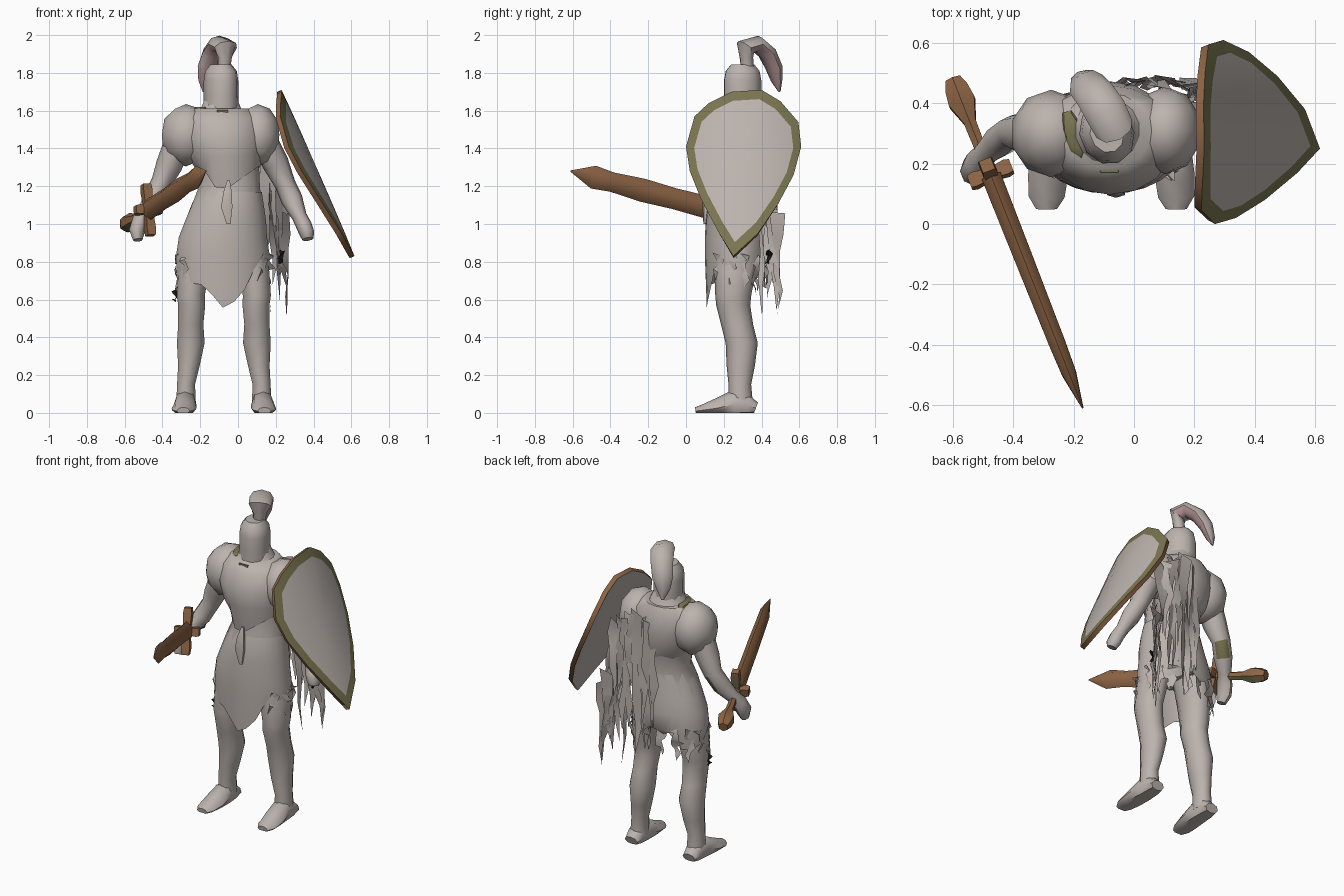
import bpy, bmesh, math, random
from mathutils import Vector

random.seed(4)
if "Cube" in bpy.data.objects:
    bpy.data.objects.remove(bpy.data.objects["Cube"])


def material(name, r, g, b):
    m = bpy.data.materials.new(name)
    m.use_nodes = True
    m.diffuse_color = (r, g, b, 1)
    m.node_tree.nodes["Principled BSDF"].inputs["Base Color"].default_value = (r, g, b, 1)
    return m


GREY = material("pale grey", .50, .45, .42)
OLIVE = material("olive", .19, .175, .08)
BROWN = material("brown", .27, .13, .06)
PINK = material("dusty pink", .52, .34, .34)
BLACK = material("soot black", .01, .01, .01)
parts = []


def finish(name, bm, mats, rule=None, fix=True):
    if fix:
        bmesh.ops.recalc_face_normals(bm, faces=bm.faces)
    bm.normal_update()
    if rule:
        for f in bm.faces:
            f.material_index = rule(f)
    me = bpy.data.meshes.new(name)
    bm.to_mesh(me)
    bm.free()
    for m in mats:
        me.materials.append(m)
    ob = bpy.data.objects.new(name, me)
    bpy.context.collection.objects.link(ob)
    parts.append(ob)
    return ob


def loft(name, rings, n=10, mats=(GREY,), ref=None, yaw=0, hem=None, rule=None, caps=True, turn=0):
    """Rings are (x, y, z, rx, ry); horizontal, or square to the path when ref is given.
    hem(angle) drops the points of the first ring; angle 0 is the front."""
    bm = bmesh.new()
    pts = [Vector(r[:3]) for r in rings]
    loops = []
    for i, (p, r) in enumerate(zip(pts, rings)):
        u = Vector((math.cos(yaw), math.sin(yaw), 0))
        v = Vector((-math.sin(yaw), math.cos(yaw), 0))
        if ref:
            t = (pts[min(i + 1, len(pts) - 1)] - pts[max(i - 1, 0)]).normalized()
            u = t.cross(Vector(ref)).normalized()
            v = u.cross(t)
        loop = []
        for k in range(n):
            a = 2 * math.pi * k / n + turn
            co = p + u * r[3] * math.sin(a) - v * r[4] * math.cos(a)
            if hem and i == 0:
                co.z -= hem(a)
            co.z = max(co.z, 0)
            loop.append(bm.verts.new(co))
        loops.append(loop)
    for a, b in zip(loops, loops[1:]):
        for k in range(n):
            bm.faces.new((a[k], a[(k + 1) % n], b[(k + 1) % n], b[k]))
    if caps:
        bm.faces.new(loops[-1])
        if not hem:
            bm.faces.new(loops[0][::-1])
    return finish(name, bm, mats, rule)


def blob(name, centre, size):
    bm = bmesh.new()
    bmesh.ops.create_icosphere(bm, subdivisions=2, radius=1)
    for v in bm.verts:
        v.co = Vector(centre) + Vector([a * b for a, b in zip(v.co, size)])
    return finish(name, bm, (GREY,))


def ribbon(name, x, y, top, bottom, width, angle=0, lean=0, mat=GREY):
    """Torn cloth strip with a ragged outline ending in a point."""
    bm = bmesh.new()
    steps, prev = 5, None
    for i in range(steps + 1):
        t = i / steps
        w = width * (1 - t ** 3) * random.uniform(.4, 1.2) / 2 + .002
        c = Vector((x + random.uniform(-.015, .015) + lean * t,
                    y + random.uniform(-.015, .015), top + (bottom - top) * t))
        a = angle + random.uniform(-.7, .7)
        d = Vector((math.cos(a) * w, math.sin(a) * w, random.uniform(-.02, .02)))
        row = (bm.verts.new(c - d), bm.verts.new(c + d))
        if prev:
            bm.faces.new((prev[0], prev[1], row[1], row[0]))
        prev = row
    return finish(name, bm, (mat,), fix=False)


# Legs and feet
for side, x in (("right", -.25), ("left", .10)):
    s = -1 if x < 0 else 1
    loft(side + "_leg", [
        (x + .025 * s, .29, .04, .055, .065), (x + .025 * s, .285, .15, .05, .06),
        (x + .01 * s, .29, .25, .06, .075), (x, .295, .37, .077, .085),
        (x, .27, .47, .07, .085), (x - .005 * s, .25, .57, .075, .09),
        (x, .25, .62, .078, .095), (x - .015 * s, .26, .75, .085, .11),
        (x - .06 * s, .27, .95, .09, .12)])
    loft(side + "_foot", [
        (x + .03 * s, .37, .025, .045, .03), (x + .03 * s, .33, .04, .055, .055),
        (x + .03 * s, .25, .045, .06, .075), (x + .035 * s, .16, .025, .066, .05),
        (x + .04 * s, .09, .015, .06, .03), (x + .04 * s, .05, .01, .035, .02)],
        n=8, ref=(0, 0, 1))

# Body and armour
loft("torso", [
    (-.07, .28, .88, .22, .16), (-.07, .27, 1.0, .215, .165), (-.06, .27, 1.1, .19, .155),
    (-.045, .28, 1.2, .165, .14), (-.06, .29, 1.32, .175, .15), (-.08, .29, 1.45, .21, .17),
    (-.085, .30, 1.56, .18, .15), (-.09, .31, 1.61, .11, .11), (-.09, .31, 1.68, .08, .08)], n=14)
loft("chest_plate", [
    (-.055, .285, 1.28, .175, .155), (-.07, .285, 1.36, .20, .18),
    (-.08, .285, 1.46, .22, .188), (-.085, .30, 1.56, .21, .16), (-.09, .31, 1.612, .15, .125)],
    n=16, hem=lambda a: .11 * max(0, math.cos(a)) ** 6 + random.uniform(-.03, .02))


def skirt_hem(a):
    """Long tab in front, short behind, ragged all round."""
    front, back = max(0, math.cos(a)), max(0, -math.cos(a))
    return .16 * front ** 8 - .06 * back ** 3 + .02 * abs(math.sin(a)) + random.uniform(-.05, .05)


loft("skirt", [
    (-.08, .27, .75, .245, .16), (-.08, .27, .83, .25, .17), (-.08, .27, .93, .235, .17),
    (-.065, .27, 1.02, .215, .165), (-.055, .27, 1.1, .193, .157), (-.045, .278, 1.17, .172, .145)],
    n=26, hem=skirt_hem, caps=False)
loft("belt_knot", [(-.05, .10, 1.0, .012, .008), (-.06, .105, 1.09, .035, .018),
                   (-.055, .11, 1.17, .025, .018), (-.05, .12, 1.23, .008, .008)], n=6)

# Shoulder guards
blob("right_shoulder_guard", (-.275, .30, 1.47), (.135, .145, .165))
blob("left_shoulder_guard", (.105, .31, 1.47), (.12, .145, .165))

# Arms, each ending in a closed hand; a small stain marks the right elbow
loft("right_arm", [
    (-.31, .30, 1.45, .075, .08), (-.365, .30, 1.31, .07, .07), (-.405, .305, 1.22, .055, .055),
    (-.445, .275, 1.14, .055, .055), (-.49, .235, 1.07, .04, .04), (-.52, .20, 1.02, .04, .05),
    (-.535, .175, .965, .042, .05), (-.53, .16, .915, .025, .03)],
    n=8, mats=(GREY, OLIVE), ref=(0, 1, 0),
    rule=lambda f: int(1.14 < f.calc_center_median().z < 1.2
                       and f.normal.y > .3 and f.normal.z < -.3))
loft("left_arm", [
    (.13, .31, 1.45, .075, .08), (.20, .33, 1.32, .07, .075), (.25, .34, 1.21, .055, .06),
    (.285, .31, 1.13, .058, .055), (.325, .28, 1.04, .04, .04), (.35, .26, .99, .042, .05),
    (.365, .25, .95, .04, .05), (.37, .24, .92, .03, .03)], n=8, ref=(0, 1, 0))

# Helmet, turned slightly to the left
loft("helmet", [
    (-.09, .30, 1.58, .092, .105), (-.09, .30, 1.68, .09, .105), (-.09, .30, 1.76, .09, .105),
    (-.09, .30, 1.81, .082, .095), (-.09, .30, 1.845, .055, .065)],
    n=10, yaw=.4, hem=lambda a: .09 * max(0, math.cos(a)) ** 4)
bm = bmesh.new()
bmesh.ops.create_cube(bm, size=1)
for v in bm.verts:
    v.co = Vector((-.082 + v.co.x * .06, .175 + v.co.y * .008, 1.592 + v.co.z * .025))
finish("throat_patch", bm, (OLIVE,))
loft("collar_patch", [(-.20, .30, 1.612, .034, .085), (-.20, .30, 1.62, .028, .075)],
     n=7, mats=(OLIVE,), yaw=.3)

# Broad plume, pink underneath
loft("plume", [
    (-.075, .325, 1.82, .035, .035), (-.07, .32, 1.88, .036, .04), (-.065, .315, 1.935, .052, .066),
    (-.095, .375, 1.952, .046, .07), (-.13, .43, 1.905, .045, .066),
    (-.16, .465, 1.83, .04, .062), (-.175, .48, 1.76, .028, .04), (-.18, .495, 1.70, .005, .008)],
    n=8, mats=(GREY, PINK), ref=(.88, .47, 0),
    rule=lambda f: int(f.normal.z < -.25 and f.calc_center_median().y > .35))

# Sword, laid out as fractions from the tip to the pommel
TIP, END = Vector((-.17, -.61, 1.28)), Vector((-.6, .48, .99))


def along(t, rx, ry):
    return (*TIP.lerp(END, t), rx, ry)


UP = (0, 0, 1)
loft("sword_blade", [along(0, .003, .004), along(.11, .028, .062), along(.2, .032, .052),
                     along(.35, .034, .062), along(.5, .036, .056), along(.7, .038, .06)],
     n=6, mats=(BROWN,), ref=UP)
loft("sword_grip", [along(.7, .03, .035), along(.8, .022, .025), along(.87, .024, .028),
                    along(.93, .052, .05), along(.97, .045, .045), along(1, .03, .03)],
     n=6, mats=(BROWN, OLIVE), ref=UP,
     rule=lambda f: int(f.normal.z < -.3 and f.calc_center_median().y < .43))
axis = (END - TIP).normalized()
side = axis.cross(Vector(UP)).normalized()
rise = side.cross(axis)
hub = TIP.lerp(END, .71)
for name, d, reach in (("upright", rise, .14), ("level", side, .075)):
    ends = [(-reach, .03), (-reach * .75, .036), (0, .026), (reach * .75, .036), (reach, .03)]
    loft("sword_guard_" + name, [(*(hub + d * o), r, r) for o, r in ends], n=4, turn=math.pi / 4,
         mats=(BROWN, OLIVE), ref=axis, rule=lambda f: int(f.normal.z < -.3))

# Shield: one curved face with a painted border and a wooden edge
outline = [(.24, 1.70), (.40, 1.71), (.50, 1.65), (.595, 1.54), (.61, 1.41), (.57, 1.26),
           (.49, 1.11), (.38, .95), (.25, .83), (.17, .96), (.08, 1.13), (.02, 1.28),
           (.0, 1.41), (.045, 1.57), (.12, 1.64)]
bm = bmesh.new()


def shield_vert(y, z):
    return bm.verts.new((.235 + .44 * (1.71 - z) - .9 * (y - .33) ** 2, y, z))


cy, cz = .31, 1.36
loops = [[shield_vert(cy + (y - cy) * s, cz + (z - cz) * s) for y, z in outline]
         for s in (1, .86, .6, .3)]
hub_vert = shield_vert(cy, cz)
count = len(outline)
for k in range(count):
    j = (k + 1) % count
    for i, (a, b) in enumerate(zip(loops, loops[1:])):
        bm.faces.new((a[k], b[k], b[j], a[j])).material_index = int(i == 0)
    bm.faces.new((loops[-1][k], hub_vert, loops[-1][j]))
bm.normal_update()
if sum(f.normal.x for f in bm.faces) < 0:
    bmesh.ops.reverse_faces(bm, faces=bm.faces)
for e in bm.edges:
    e.smooth = not e.is_boundary
shield = finish("shield", bm, (GREY, OLIVE, BROWN), fix=False)
solid = shield.modifiers.new("thickness", "SOLIDIFY")
solid.thickness, solid.offset = .028, -1
solid.material_offset, solid.material_offset_rim = -1, 1

# Torn cape down the back and the shield side
for i in range(9):
    x = -.09 + .034 * i
    ribbon(f"cape_strip_{i}", x, .465, 1.56 - .02 * abs(i - 3), random.uniform(.62, 1.0), .075)
for i in range(6):
    ribbon(f"side_strip_{i}", .14 + .02 * i, .40 + .018 * i, 1.36 - .06 * i,
           random.uniform(.52, .8), .08, angle=.8, lean=.03)

# Loose rags round the skirt, and two sooty shreds
for i in range(16):
    a = 2 * math.pi * (i + .5) / 16
    if math.cos(a) < .6:
        ribbon(f"skirt_rag_{i}", -.08 + .245 * math.sin(a), .27 - .17 * math.cos(a),
               .84, random.uniform(.60, .70), .07, angle=a)
for i, (x, y, z) in enumerate(((-.33, .24, .65), (.225, .44, .86))):
    ribbon(f"sooty_shred_{i}", x, y, z, z - .06, .035, mat=BLACK)

# Soft shading with sharp creases kept
bpy.ops.object.select_all(action="DESELECT")
for ob in parts:
    ob.select_set(True)
bpy.context.view_layer.objects.active = parts[0]
bpy.ops.object.shade_smooth_by_angle(angle=math.radians(50))
